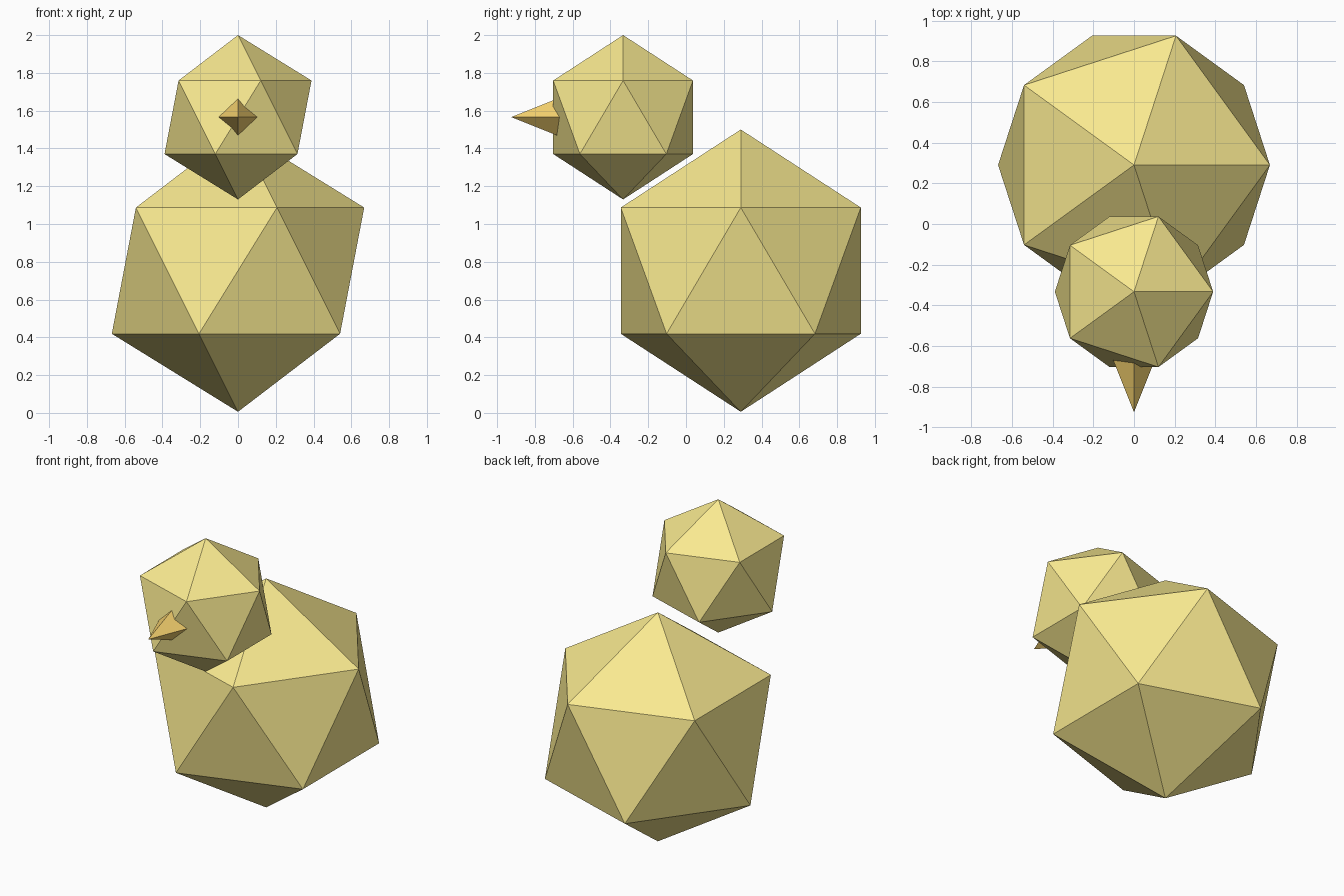
import bpy
from math import radians

if "Cube" in bpy.data.objects:
    bpy.data.objects.remove(bpy.data.objects["Cube"])


def paint(obj, name, color):
    obj.name = name
    mat = bpy.data.materials.new(name + "_colour")
    mat.diffuse_color = (*color, 1)
    mat.use_nodes = True
    mat.node_tree.nodes["Principled BSDF"].inputs["Base Color"].default_value = mat.diffuse_color
    obj.data.materials.append(mat)


YELLOW = (0.95, 0.82, 0.28)
ORANGE = (0.93, 0.65, 0.16)

# Body and head: plain twenty-sided balls
for name, radius, y, z in (("body", 0.747, 0.29, 0.753),
                           ("head", 0.435, -0.333, 1.565)):
    bpy.ops.mesh.primitive_ico_sphere_add(subdivisions=1, radius=radius,
                                          location=(0, y, z))
    paint(bpy.context.object, name, YELLOW)

# Beak: four-sided cone pointing forward, its base sunk into the head
bpy.ops.mesh.primitive_cone_add(vertices=4, radius1=0.12, radius2=0, depth=0.3,
                                location=(0, -0.775, 1.566),
                                rotation=(radians(90), 0, 0))
paint(bpy.context.object, "beak", ORANGE)
